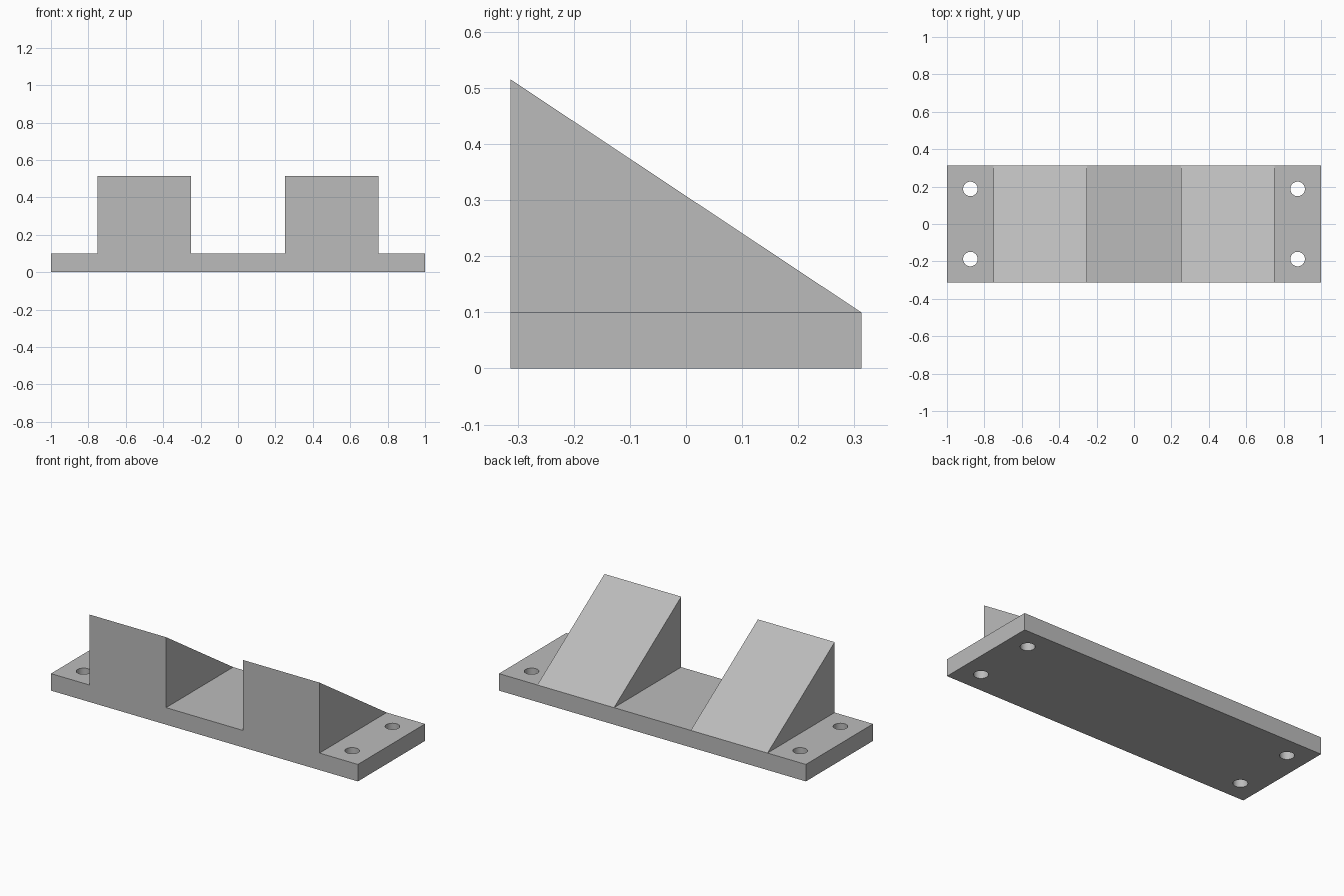
import bpy, bmesh
from mathutils import Vector

default = bpy.data.objects.get("Cube")
if default:
    bpy.data.objects.remove(default, do_unlink=True)

DEPTH, BASE_H, TOP_H = 0.625, 0.10, 0.515

grey = bpy.data.materials.new("plain grey")
grey.use_nodes = True
colour = (0.5, 0.5, 0.5, 1)
grey.diffuse_color = colour
grey.node_tree.nodes["Principled BSDF"].inputs["Base Color"].default_value = colour


def add_object(name, bm):
    bmesh.ops.recalc_face_normals(bm, faces=bm.faces)
    mesh = bpy.data.meshes.new(name)
    bm.to_mesh(mesh)
    bm.free()
    mesh.materials.append(grey)
    obj = bpy.data.objects.new(name, mesh)
    bpy.context.collection.objects.link(obj)
    return obj


# Base plate and two wedges: front skyline, extruded back
right_half = [(1, 0), (1, BASE_H), (0.75, BASE_H), (0.75, TOP_H),
              (0.25, TOP_H), (0.25, BASE_H)]
skyline = right_half + [(-x, z) for x, z in reversed(right_half)]
bm = bmesh.new()
front = bm.faces.new([bm.verts.new((x, -DEPTH / 2, z)) for x, z in skyline])
extruded = bmesh.ops.extrude_face_region(bm, geom=[front], use_keep_orig=True)
back = [v for v in extruded["geom"] if isinstance(v, bmesh.types.BMVert)]
bmesh.ops.translate(bm, verts=back, vec=Vector((0, DEPTH, 0)))
# Slope the wedge tops down to the rear edge of the plate
for v in back:
    v.co.z = min(v.co.z, BASE_H)
bmesh.ops.remove_doubles(bm, verts=bm.verts, dist=0.0001)
bracket = add_object("wedge_bracket", bm)

# Four screw holes
bm = bmesh.new()
for x in (-0.875, 0.875):
    for y in (-0.1875, 0.1875):
        made = bmesh.ops.create_cone(bm, cap_ends=True, segments=32,
                                     radius1=0.039, radius2=0.039, depth=0.4)
        bmesh.ops.translate(bm, verts=made["verts"], vec=Vector((x, y, 0.05)))
cutter = add_object("hole_cutter", bm)
cutter.hide_render = True
cutter.hide_set(True)

holes = bracket.modifiers.new("screw holes", "BOOLEAN")
holes.operation = "DIFFERENCE"
holes.solver = "EXACT"
holes.object = cutter

# Smooth hole walls, sharp edges elsewhere
bpy.ops.object.select_all(action="DESELECT")
bpy.context.view_layer.objects.active = bracket
bracket.select_set(True)
bpy.ops.object.modifier_apply(modifier=holes.name)
bpy.data.objects.remove(cutter, do_unlink=True)
bpy.ops.object.shade_smooth_by_angle()
